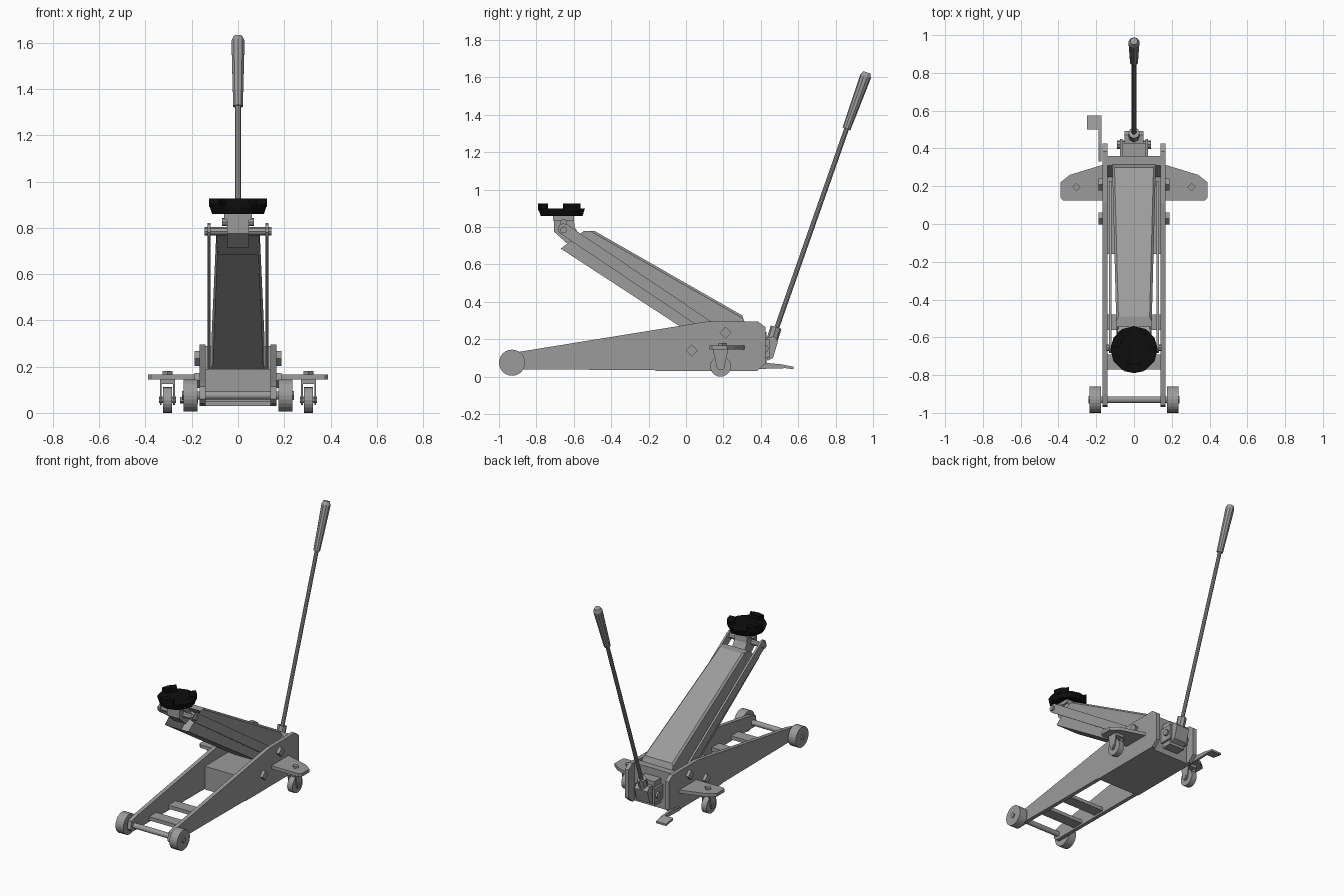
import bpy, bmesh, math
from mathutils import Vector, Matrix

cube = bpy.data.objects.get("Cube")
if cube:
    bpy.data.objects.remove(cube, do_unlink=True)


def material(name, rgb):
    m = bpy.data.materials.new(name)
    m.use_nodes = True
    m.diffuse_color = (*rgb, 1)
    m.node_tree.nodes["Principled BSDF"].inputs["Base Color"].default_value = (*rgb, 1)
    return m


STEEL = material("grey steel", (0.33, 0.33, 0.33))
RUBBER = material("black rubber", (0.004, 0.004, 0.004))


def finish(bm, name, mat=STEEL):
    bmesh.ops.recalc_face_normals(bm, faces=bm.faces)
    mesh = bpy.data.meshes.new(name)
    bm.to_mesh(mesh)
    bm.free()
    mesh.materials.append(mat)
    ob = bpy.data.objects.new(name, mesh)
    bpy.context.collection.objects.link(ob)
    return ob


def extrude(place, pts, lo, hi):
    """Extrude an outline; place(u, v, w) maps it into space."""
    bm = bmesh.new()
    ends = [[bm.verts.new(place(u, v, w)) for u, v in pts] for w in (lo, hi)]
    for ring in ends:
        bm.faces.new(ring)
    for i in range(len(pts)):
        j = (i + 1) % len(pts)
        bm.faces.new((ends[0][i], ends[0][j], ends[1][j], ends[1][i]))
    return bm


def side_prism(name, pts, lo, hi, mat=STEEL):
    return finish(extrude(lambda y, z, x: (x, y, z), pts, lo, hi), name, mat)


def flat_prism(name, pts, lo, hi, mat=STEEL):
    return finish(extrude(lambda x, y, z: (x, y, z), pts, lo, hi), name, mat)


def box(name, x, y, z):
    return side_prism(name, [(y[0], z[0]), (y[1], z[0]), (y[1], z[1]), (y[0], z[1])], *x)


def rod(name, a, b, r1, r2=None, sides=12, mat=STEEL):
    a, b = Vector(a), Vector(b)
    turn = (b - a).to_track_quat('Z', 'Y').to_matrix().to_4x4()
    bm = bmesh.new()
    bmesh.ops.create_cone(bm, cap_ends=True, segments=sides, radius1=r1,
                          radius2=r2 or r1, depth=(b - a).length,
                          matrix=Matrix.Translation((a + b) / 2) @ turn)
    return finish(bm, name, mat)


# Chassis
plate = [(-.97, .06), (-.95, .04), (-.17, .035), (-.15, .03), (.38, .03), (.425, .07),
         (.425, .265), (.385, .295), (.11, .295), (-.9, .132), (-.96, .115)]
body = [(-.16, .03), (.36, .03), (.36, .29), (.31, .29), (.25, .19), (-.16, .19)]
side_prism("chassis_body", body, -.14, .14)
for name, y in (("front_crossbar", -.73), ("rear_crossbar", -.52)):
    box(name, (-.14, .14), (y - .04, y + .04), (.05, .075))
rod("front_axle", (-.23, -.93, .075), (.23, -.93, .075), .018)

# Paired parts on each side
for label, s in (("left", 1), ("right", -1)):
    side_prism(label + "_side_plate", plate, s * .14, s * .167)
    rod(label + "_front_wheel", (s * .176, -.93, .075), (s * .235, -.93, .075), .07, sides=24)
    rod(label + "_wheel_hub", (s * .235, -.93, .075), (s * .242, -.93, .075), .02, sides=4)
    for part, y, z in (("_frame_bolt", .03, .14), ("_arm_pivot_bolt", .21, .235)):
        rod(label + part, (s * .16, y, z), (s * .188, y, z), .032, sides=4)

    # Outrigger and swivel caster
    wing = [(.16, .125), (.375, .125), (.39, .14), (.39, .22), (.34, .26), (.16, .315)]
    flat_prism(label + "_outrigger", [(s * x, y) for x, y in wing], .145, .167)
    rod(label + "_caster_bolt", (s * .305, .195, .16), (s * .305, .195, .18), .022, sides=4)
    rod(label + "_caster_wheel", (s * .285, .185, .056), (s * .325, .185, .056), .056, sides=20)
    rod(label + "_caster_axle", (s * .268, .185, .056), (s * .342, .185, .056), .014, sides=6)
    box(label + "_fork_top", sorted((s * .272, s * .338)), (.145, .225), (.125, .146))
    cheek = [(.145, .146), (.225, .146), (.205, .045), (.195, .035), (.175, .035), (.165, .045)]
    for cheek_name, x in (("inner", .272), ("outer", .33)):
        side_prism(f"{label}_fork_{cheek_name}", cheek, s * x, s * (x + .008))

    # Parallel link bar with rounded ends
    a, b = Vector((-.655, .79)), Vector((.2, .215))
    heading = math.atan2(b.y - a.y, b.x - a.x)
    outline = []
    for centre, start in ((a, heading + math.pi / 2), (b, heading - math.pi / 2)):
        for k in range(6):
            t = start + math.pi * k / 5
            outline.append((centre.x + .03 * math.cos(t), centre.y + .03 * math.sin(t)))
    side_prism(label + "_link_bar", outline, s * .118, s * .132)

# Lifting arm: tapered box, softened top edges and an open front end
profile = [(-.67, .685), (-.545, .78), (-.49, .78), (.30, .328), (.315, .29), (.315, .17), (.12, .17)]
bm = extrude(lambda y, z, x: (x * (.09 + .026 * (y + .67)), y, z), profile, -1, 1)
bm.faces.ensure_lookup_table()
bmesh.ops.recalc_face_normals(bm, faces=bm.faces)
front = min(bm.faces, key=lambda f: f.normal.y - (10 if len(f.verts) == 4 and f.normal.z > .3
                                                  and f.normal.y < -.3 else 0))
bmesh.ops.inset_individual(bm, faces=[front], thickness=.014)
bmesh.ops.translate(bm, verts=front.verts, vec=(0, .16, -.1))
top_edges = [e for e in bm.edges if e.calc_length() > .5
             and min(v.co.z for v in e.verts) > .3]
bmesh.ops.bevel(bm, geom=top_edges, offset=.012, segments=1, affect='EDGES')
finish(bm, "lifting_arm")

# Saddle bracket and pins
bracket = [(-.705, .845), (-.6, .845), (-.595, .8), (-.56, .74), (-.64, .715), (-.705, .775)]
side_prism("saddle_bracket", bracket, -.048, .048)
box("saddle_mount", (-.06, .06), (-.71, -.6), (.835, .862))
rod("lower_saddle_pin", (-.145, -.655, .785), (.145, -.655, .785), .018, sides=8)
rod("upper_saddle_pin", (-.07, -.655, .825), (.07, -.655, .825), .018, sides=8)

# Saddle pad with three lugs
centre = Vector((0, -.665, 0))
rod("saddle_pad", centre + Vector((0, 0, .86)), centre + Vector((0, 0, .9)), .112, .125, mat=RUBBER)
for i in range(3):
    mid = math.radians(-90 + 120 * i)
    arc = [(r * math.cos(mid + t), centre.y + r * math.sin(mid + t))
           for r, angles in ((.125, (-.42, 0, .42)), (.08, (.42, 0, -.42))) for t in angles]
    flat_prism(f"saddle_lug_{i + 1}", arc, .89, .926, RUBBER)

# Hydraulic unit and handle socket
box("pump_block", (-.06, .06), (.35, .43), (.07, .24))
rod("socket_pin", (-.09, .42, .15), (.09, .42, .15), .022, sides=8)
for s, label in ((1, "left"), (-1, "right")):
    box(label + "_socket_ear", sorted((s * .06, s * .075)), (.36, .45), (.1, .2))
side_prism("handle_yoke", [(.42, .21), (.47, .215), (.492, .19), (.465, .1), (.435, .085)], -.05, .05)
rod("handle_socket", (0, .452, .17), (0, .482, .265), .03, sides=8)

# Handle
rod("handle_shaft", (0, .46, .19), (0, .862, 1.335), .013, sides=10)
rod("handle_grip", (0, .858, 1.325), (0, .96, 1.605), .022, .03, sides=10)
rod("grip_end", (0, .96, 1.605), (0, .968, 1.627), .03, .02, sides=10)

# Release pedal
side_prism("pedal_lever", [(.33, .06), (.42, .075), (.52, .065), (.52, .045), (.33, .04)], -.188, -.172)
side_prism("pedal_pad", [(.5, .068), (.575, .053), (.575, .04), (.5, .05)], -.25, -.172)
